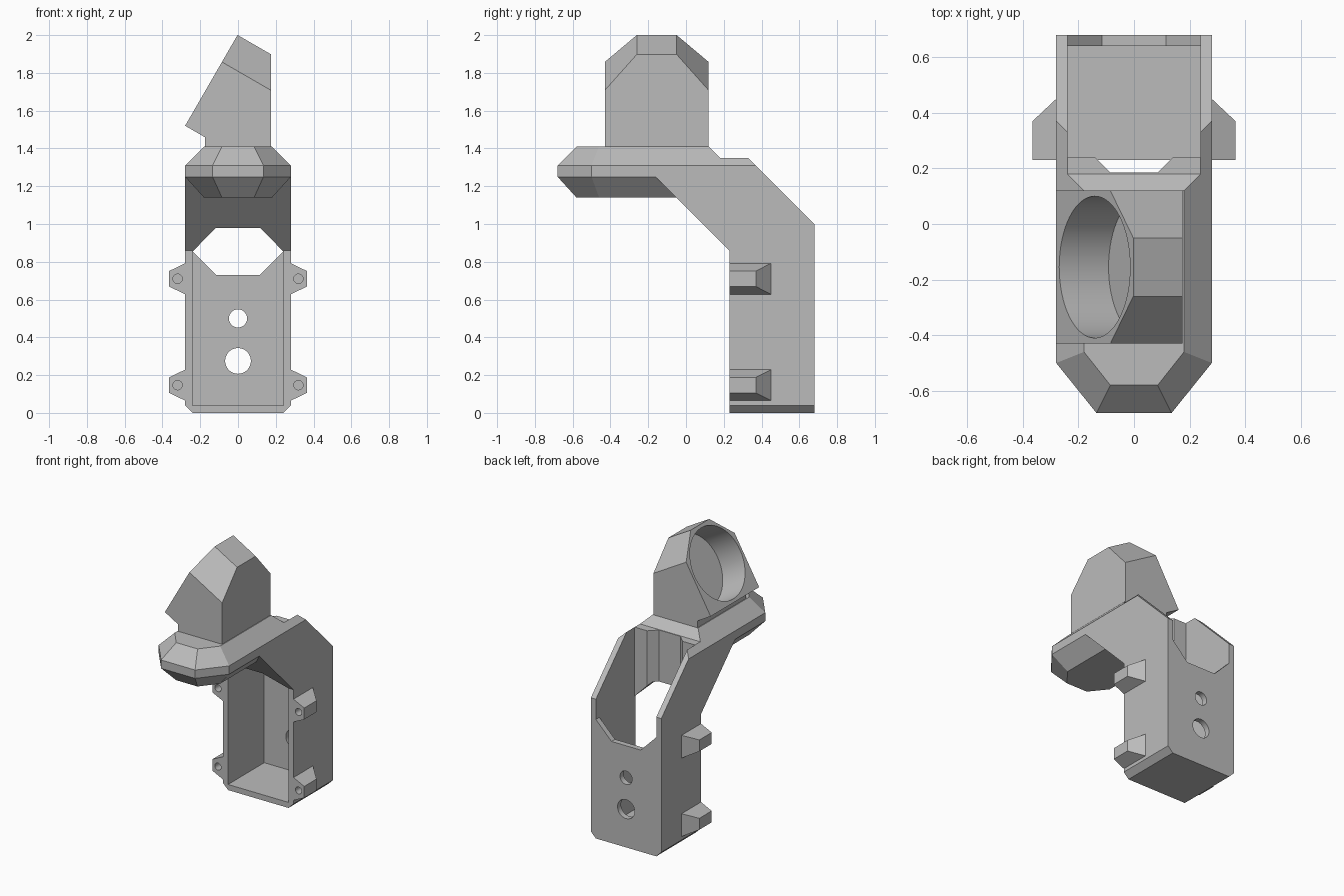
import bpy, bmesh, math
from mathutils import Vector

if "Cube" in bpy.data.objects:
    bpy.data.objects.remove(bpy.data.objects["Cube"], do_unlink=True)

grey = bpy.data.materials.new("plain grey")
grey.use_nodes = True
grey.diffuse_color = (0.5, 0.5, 0.5, 1)
grey.node_tree.nodes["Principled BSDF"].inputs["Base Color"].default_value = (0.5, 0.5, 0.5, 1)

X, Y, Z = Vector((1, 0, 0)), Vector((0, 1, 0)), Vector((0, 0, 1))


def loft(name, rings):
    """Closed solid through rings that have equal point counts."""
    bm = bmesh.new()
    loops = [[bm.verts.new(p) for p in ring] for ring in rings]
    n = len(loops[0])
    for a, b in zip(loops, loops[1:]):
        for i in range(n):
            j = (i + 1) % n
            bm.faces.new((a[i], a[j], b[j], b[i]))
    bm.faces.new(loops[0])
    bm.faces.new(loops[-1])
    bmesh.ops.recalc_face_normals(bm, faces=bm.faces)
    mesh = bpy.data.meshes.new(name)
    bm.to_mesh(mesh)
    bm.free()
    mesh.materials.append(grey)
    obj = bpy.data.objects.new(name, mesh)
    bpy.context.collection.objects.link(obj)
    return obj


def prism(name, pts, a, b, c, lo, hi, origin=Vector()):
    """Extrude 2D points, laid out on a and b, along c."""
    return loft(name, [[origin + a * u + b * v + c * d for u, v in pts] for d in (lo, hi)])


def circle(u, v, r, n=48):
    return [(u + r * math.cos(math.tau * i / n), v + r * math.sin(math.tau * i / n)) for i in range(n)]


def mirrored(half):
    """Complete a right-hand outline with its mirror image."""
    return half + [(-u, v) for u, v in reversed(half)]


def clip(obj, point, normal):
    """Slice away everything on the normal's side of a plane and cap it."""
    bm = bmesh.new()
    bm.from_mesh(obj.data)
    cut = bmesh.ops.bisect_plane(bm, geom=bm.verts[:] + bm.edges[:] + bm.faces[:], dist=1e-5,
                                 plane_co=point, plane_no=normal, clear_outer=True)
    edges = [e for e in cut["geom_cut"] if isinstance(e, bmesh.types.BMEdge) and e.is_boundary]
    bmesh.ops.holes_fill(bm, edges=edges, sides=0)
    bmesh.ops.recalc_face_normals(bm, faces=bm.faces)
    bm.to_mesh(obj.data)
    bm.free()


def combine(obj, other, operation="DIFFERENCE"):
    mod = obj.modifiers.new(operation.lower(), "BOOLEAN")
    mod.operation, mod.object, mod.solver = operation, other, "EXACT"
    bpy.context.view_layer.objects.active = obj
    bpy.ops.object.modifier_apply(modifier=mod.name)
    bpy.data.objects.remove(other, do_unlink=True)


# Case and sloping arm, with chamfered lower and upper side edges
arm_side = [(0.23, 0), (0.68, 0), (0.68, 1), (0.33, 1.35), (-0.3, 1.35),
            (-0.3, 1.25), (-0.16, 1.25), (0.23, 0.86)]
bracket = prism("bracket", arm_side, Y, Z, X, -0.28, 0.28)
for s in (-1, 1):
    clip(bracket, (s * 0.28, 0, 0.04), (s, 0, -1))
    clip(bracket, (s * 0.28, 0, 1.31), (s, 0, 1))

# Faceted head platform
wide = [(0.28, -0.5), (0.135, -0.68)]
narrow = [(0.18, -0.46), (0.085, -0.58)]
head_rings = [(1.14, narrow, 0.1), (1.25, wide, 0.1), (1.31, wide, 0.22), (1.41, narrow, 0.12)]
head = loft("head", [[(x, y, z) for x, y in mirrored([(half[0][0], back)] + half)]
                     for z, half, back in head_rings])
combine(bracket, head, "UNION")

# Hollow case, open sloping back and the notch in the arm
front_hollow = mirrored([(0.24, 0.04), (0.24, 0.855), (0.116, 0.98)])
back_opening = mirrored([(0.116, 0.73), (0.24, 0.855), (0.24, 1.5)])
arm_notch = mirrored([(0.14, 0.3), (0.14, 0.24), (0.085, 0.185)])
combine(bracket, prism("hollow_cutter", front_hollow, X, Z, Y, 0.05, 0.64))
combine(bracket, prism("opening_cutter", back_opening, X, Z, Y, 0.24, 0.9))
combine(bracket, prism("notch_cutter", arm_notch, X, Y, Z, 0.8, 1.5))

# Round holes in the back wall
for z, r in ((0.5, 0.048), (0.275, 0.068)):
    combine(bracket, prism("hole_cutter", circle(0, z, r), X, Z, Y, 0.6, 0.75))

# Tilted housing, built along its leaning open face
lean = math.radians(30)
up = Vector((math.sin(lean), 0, math.cos(lean)))
inward = Vector((math.cos(lean), 0, -math.sin(lean)))
corner = Vector((-0.28, 0, 1.52))
section = [(-0.43, 0), (0.12, 0), (0.12, 0.39), (-0.05, 0.555), (-0.26, 0.555), (-0.43, 0.39)]
housing = prism("housing", section, Y, up, inward, 0, 0.9, corner)
clip(housing, (0.175, 0, 0), X)
clip(housing, (0, 0, 1.41), -Z)
foot = [(-0.175, 1.41), (0, 1.41), (0, 1.5), (-0.175, 1.5)]
combine(housing, prism("foot", foot, X, Z, Y, -0.43, 0.12), "UNION")
combine(housing, prism("bore_cutter", circle(-0.155, 0.277, 0.255, 64), Y, up, inward,
                       -0.1, 0.205, corner))

# Tapered screw tabs on both sides
tabs = []
for side, s in (("right", -1), ("left", 1)):
    for level, z in (("lower", 0.147), ("upper", 0.71)):
        tab = loft(f"{side}_{level}_tab", [
            [(s * x, 0.23, z - h), (s * x, back, z - h), (s * x, back, z + h), (s * x, 0.23, z + h)]
            for x, back, h in ((0.28, 0.45, 0.082), (0.365, 0.37, 0.041))])
        combine(tab, prism("screw_cutter", circle(s * 0.32, z, 0.025, 24), X, Z, Y, 0.2, 0.35))
        tabs.append(tab)

# Smooth round walls, keep hard edges
bpy.ops.object.select_all(action="DESELECT")
for obj in [bracket, housing] + tabs:
    obj.select_set(True)
bpy.context.view_layer.objects.active = bracket
bpy.ops.object.shade_smooth_by_angle(angle=math.radians(20))
